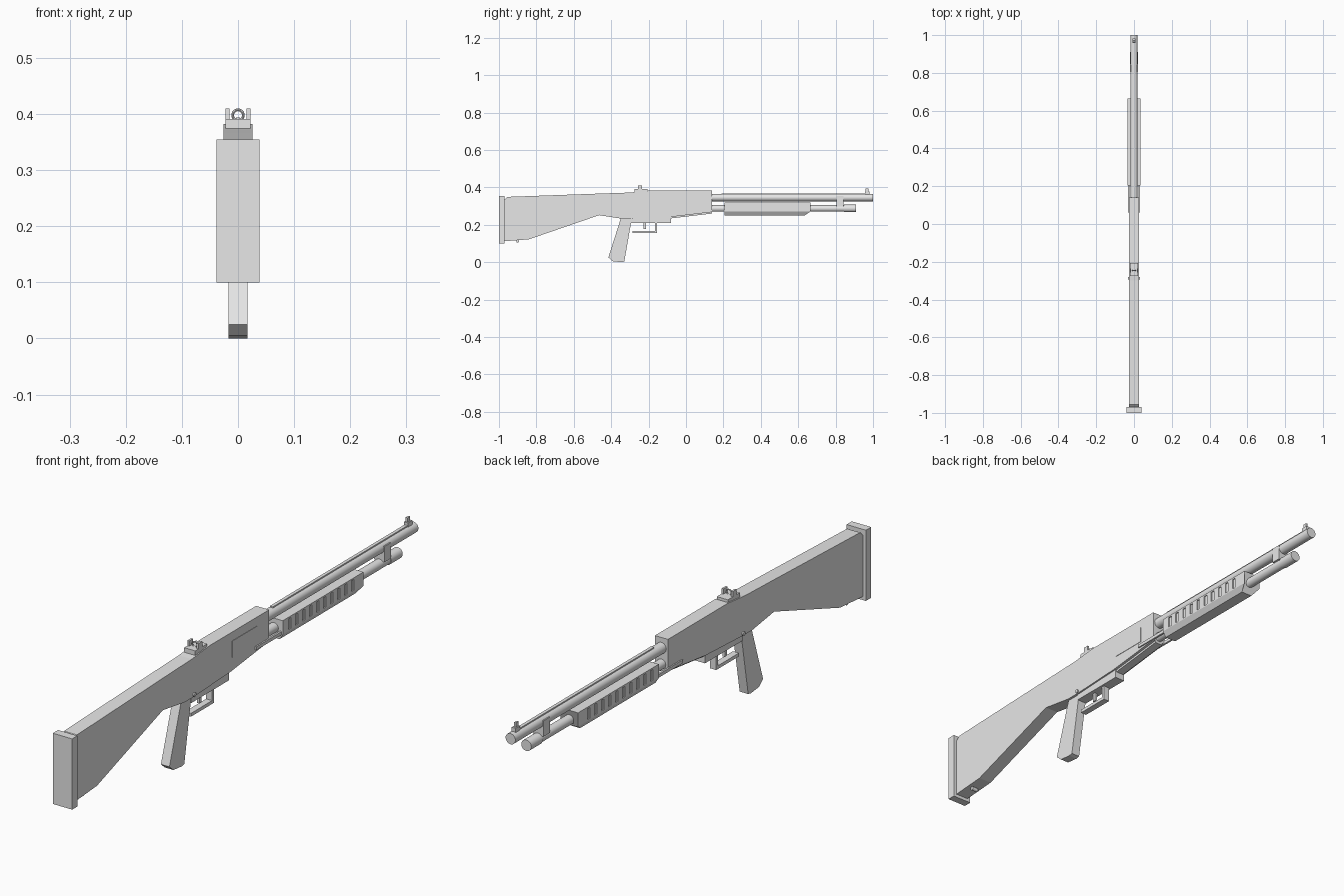
import bpy, bmesh, math

if "Cube" in bpy.data.objects:
    bpy.data.objects.remove(bpy.data.objects["Cube"])

grey = bpy.data.materials.new("plain grey")
grey.diffuse_color = (0.8, 0.8, 0.8, 1)
grey.use_nodes = True
grey.node_tree.nodes["Principled BSDF"].inputs["Base Color"].default_value = grey.diffuse_color


def finish(name, bm, smooth=False):
    bmesh.ops.recalc_face_normals(bm, faces=bm.faces)
    me = bpy.data.meshes.new(name)
    bm.to_mesh(me)
    bm.free()
    me.materials.append(grey)
    ob = bpy.data.objects.new(name, me)
    bpy.context.collection.objects.link(ob)
    if smooth:
        bpy.ops.object.select_all(action='DESELECT')
        ob.select_set(True)
        bpy.context.view_layer.objects.active = ob
        bpy.ops.object.shade_smooth_by_angle(angle=math.radians(40))
    return ob


def extrude(bm, pts, direction):
    """Close a 3D outline and pull it along a direction."""
    face = bm.faces.new([bm.verts.new(p) for p in pts])
    res = bmesh.ops.extrude_face_region(bm, geom=[face])
    verts = [g for g in res["geom"] if isinstance(g, bmesh.types.BMVert)]
    bmesh.ops.translate(bm, verts=verts, vec=direction)


def side_profile(name, pts, hw):
    bm = bmesh.new()
    extrude(bm, [(-hw, y, z) for y, z in pts], (2 * hw, 0, 0))
    return finish(name, bm)


def add_box(bm, x, y, z):
    extrude(bm, [(x[0], y[0], z[0]), (x[1], y[0], z[0]),
                 (x[1], y[1], z[0]), (x[0], y[1], z[0])], (0, 0, z[1] - z[0]))


def boxes(name, items):
    bm = bmesh.new()
    for it in items:
        add_box(bm, *it)
    return finish(name, bm)


def rod(name, axis, r, a, b, c1, c2, n=24):
    """Cylinder along x (centre y, z) or y (centre x, z)."""
    bm = bmesh.new()
    ring = [(c1 + r * math.cos(2 * math.pi * i / n),
             c2 + r * math.sin(2 * math.pi * i / n)) for i in range(n)]
    if axis == 'x':
        extrude(bm, [(a, u, v) for u, v in ring], (b - a, 0, 0))
    else:
        extrude(bm, [(u, a, v) for u, v in ring], (0, b - a, 0))
    return finish(name, bm, True)


# Stock and receiver in one body
side_profile("stock_and_receiver", [
    (-0.97, 0.335), (-0.955, 0.349), (-0.45, 0.367), (-0.30, 0.372),
    (-0.20, 0.382), (0.14, 0.382), (0.14, 0.268), (-0.08, 0.242),
    (-0.29, 0.232), (-0.34, 0.232), (-0.465, 0.251), (-0.84, 0.122),
    (-0.97, 0.112)], 0.026)
boxes("butt_pad", [((-0.0385, 0.0385), (-1, -0.97), (0.10, 0.355))])
rod("sling_stud", 'x', 0.007, -0.012, 0.012, -0.9, 0.111, 12)

# Ejection port plate on the right side
boxes("ejection_port", [((0.025, 0.0275), (-0.07, 0.07), (0.29, 0.35))])

# Underside: trigger housing and loading plate
boxes("trigger_housing", [((-0.02, 0.02), (-0.295, -0.08), (0.21, 0.245))])
side_profile("loading_plate", [(-0.08, 0.25), (0.14, 0.275), (0.14, 0.26),
                               (-0.08, 0.234)], 0.016)

# Pistol grip and safety button
side_profile("pistol_grip", [(-0.345, 0.245), (-0.29, 0.245), (-0.293, 0.215),
                             (-0.33, 0.003), (-0.345, 0), (-0.392, 0.005),
                             (-0.415, 0.025)], 0.017)
rod("safety_button", 'x', 0.007, -0.031, 0.031, -0.288, 0.24, 12)

# Trigger guard and trigger
boxes("trigger_guard", [((-0.012, 0.012), (-0.285, -0.155), (0.155, 0.167)),
                        ((-0.012, 0.012), (-0.165, -0.155), (0.16, 0.215))])
boxes("trigger", [((-0.005, 0.005), (-0.226, -0.214), (0.178, 0.215))])

# Barrel, rib and magazine tube
rod("barrel", 'y', 0.0195, 0.13, 1.0, 0, 0.345)
boxes("barrel_rib", [((-0.006, 0.006), (0.19, 0.975), (0.355, 0.368))])
rod("magazine_tube", 'y', 0.0175, 0.13, 0.86, 0, 0.287)
rod("magazine_cap", 'y', 0.02, 0.845, 0.91, 0, 0.287)
boxes("barrel_clamp", [((-0.021, 0.021), (0.805, 0.842), (0.298, 0.355))])

# Forend: chamfered box, nose cut, grooved on both sides
bm = bmesh.new()
sec = [(0.035, 0.32), (0.035, 0.27), (0.022, 0.25)]
sec += [(-x, z) for x, z in reversed(sec)]
extrude(bm, [(x, 0.205, z) for x, z in sec], (0, 0.46, 0))
for v in bm.verts:
    if v.co.y > 0.5 and v.co.z < 0.255:
        v.co.y -= 0.03
forend = finish("forend", bm)
grooves = boxes("groove_cutters", [
    ((min(s * 0.031, s * 0.05), max(s * 0.031, s * 0.05)),
     (0.237 + i * 0.04, 0.252 + i * 0.04), (0.275, 0.314))
    for s in (-1, 1) for i in range(10)])
grooves.hide_render = True
grooves.hide_viewport = True
cut = forend.modifiers.new("grooves", 'BOOLEAN')
cut.operation = 'DIFFERENCE'
cut.solver = 'EXACT'
cut.object = grooves

# Action bars between forend and receiver
boxes("action_bars", [((a, b), (0.06, 0.21), (0.268, 0.28))
                      for a, b in ((-0.031, -0.024), (0.024, 0.031))])

# Rear sight: base, two ears, ring
boxes("rear_sight", [((-0.022, 0.022), (-0.275, -0.207), (0.37, 0.391)),
                     ((-0.022, -0.015), (-0.257, -0.235), (0.388, 0.41)),
                     ((0.015, 0.022), (-0.257, -0.235), (0.388, 0.41))])
bpy.ops.mesh.primitive_torus_add(location=(0, -0.246, 0.398),
                                 rotation=(math.pi / 2, 0, 0),
                                 major_radius=0.0095, minor_radius=0.0025,
                                 major_segments=24, minor_segments=8)
ring = bpy.context.object
ring.name = "rear_sight_ring"
ring.data.materials.append(grey)

# Front sight: base and post
boxes("front_sight", [((-0.008, 0.008), (0.957, 0.982), (0.355, 0.378)),
                      ((-0.004, 0.004), (0.96, 0.975), (0.37, 0.394))])
